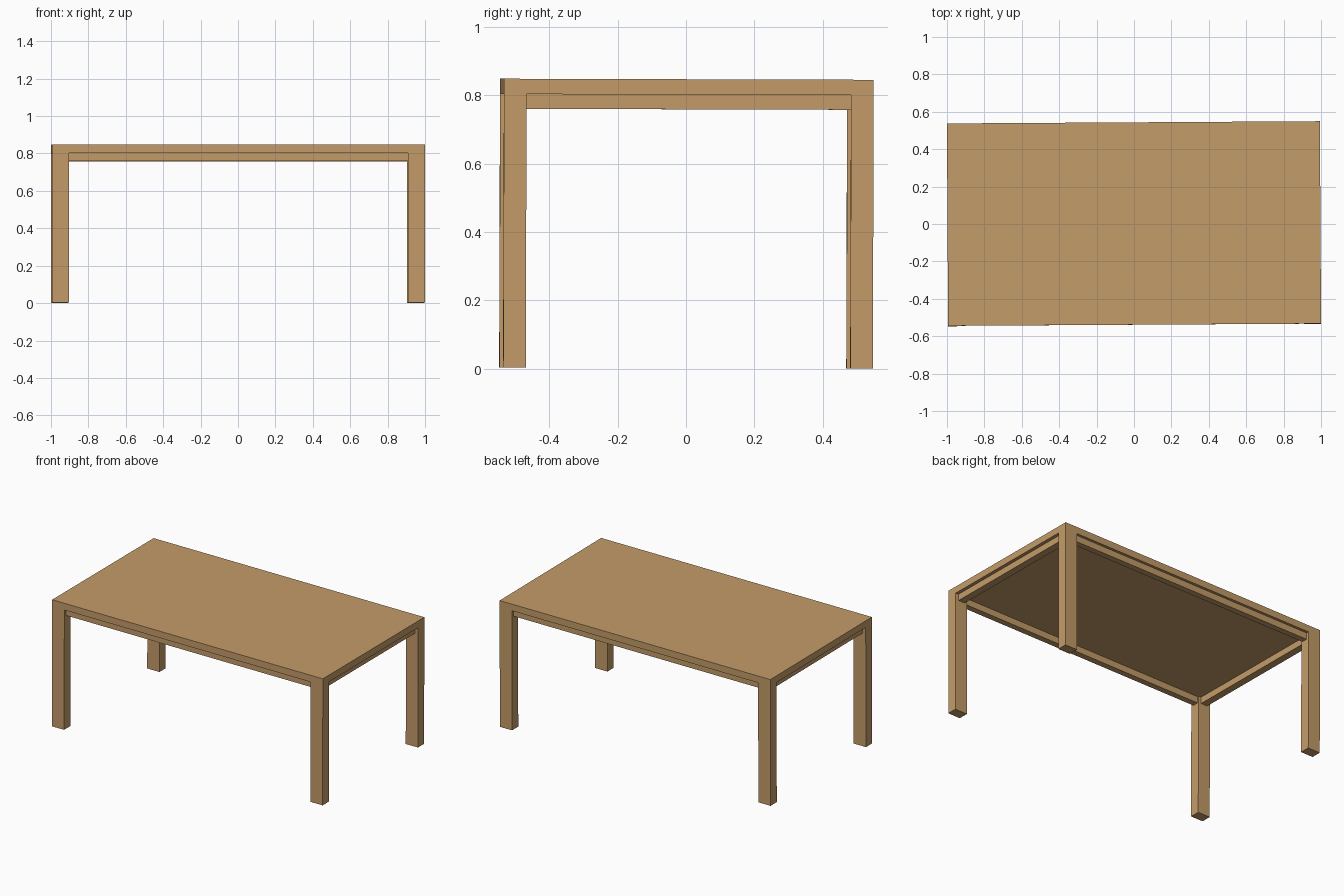
import bpy
import bmesh
from mathutils import Matrix, Vector

if "Cube" in bpy.data.objects:
    bpy.data.objects.remove(bpy.data.objects["Cube"])

wood = bpy.data.materials.new("light_wood")
wood.diffuse_color = (0.55, 0.33, 0.14, 1.0)
wood.use_nodes = True
wood.node_tree.nodes["Principled BSDF"].inputs["Base Color"].default_value = wood.diffuse_color

# Main dimensions
HX, HY = 0.997, 0.541          # half length and half depth
H, SLAB = 0.845, 0.045         # overall height, tabletop thickness
LEG_X, LEG_Y = 0.09, 0.066     # leg cross-section
APRON_Z = 0.757                # underside of the rails
INSET = 0.018                  # rails sit back from the tabletop edge

# The whole table stands turned and tilted by a fraction of a degree
POSE = (Matrix.Translation((0, 0, 0.0017))
        @ Matrix.Rotation(0.006, 4, 'Z') @ Matrix.Rotation(-0.003, 4, 'X'))


def box(name, lo, hi):
    """Axis-aligned box between two corners, placed in the table's pose."""
    lo, hi = Vector(lo), Vector(hi)
    mesh = bpy.data.meshes.new(name)
    bm = bmesh.new()
    bmesh.ops.create_cube(bm, size=1.0)
    bmesh.ops.scale(bm, vec=hi - lo, verts=bm.verts)
    bm.to_mesh(mesh)
    bm.free()
    mesh.materials.append(wood)
    obj = bpy.data.objects.new(name, mesh)
    bpy.context.collection.objects.link(obj)
    obj.matrix_world = POSE @ Matrix.Translation((lo + hi) / 2)
    return obj


def span(sign, outer, inner):
    """Low and high coordinate of a part on the given side."""
    return sorted((sign * outer, sign * inner))


# Tabletop
box("tabletop", (-HX, -HY, H - SLAB), (HX, HY, H))

# Four corner legs, flush with the tabletop edges
for sx, side in ((-1, "left"), (1, "right")):
    for sy, end in ((-1, "front"), (1, "back")):
        x0, x1 = span(sx, HX, HX - LEG_X)
        y0, y1 = span(sy, HY, HY - LEG_Y)
        box(f"{end}_{side}_leg", (x0, y0, 0), (x1, y1, H - SLAB))

# Long rails between the legs
for sy, end in ((-1, "front"), (1, "back")):
    y0, y1 = span(sy, HY - INSET, HY - LEG_Y + 0.008)
    box(f"{end}_rail", (-HX + LEG_X, y0, APRON_Z), (HX - LEG_X, y1, H - SLAB))

# Short rails between the legs
for sx, side in ((-1, "left"), (1, "right")):
    x0, x1 = span(sx, HX - INSET - 0.004, HX - LEG_X + 0.02)
    box(f"{side}_rail", (x0, -HY + LEG_Y, APRON_Z), (x1, HY - LEG_Y, H - SLAB))
